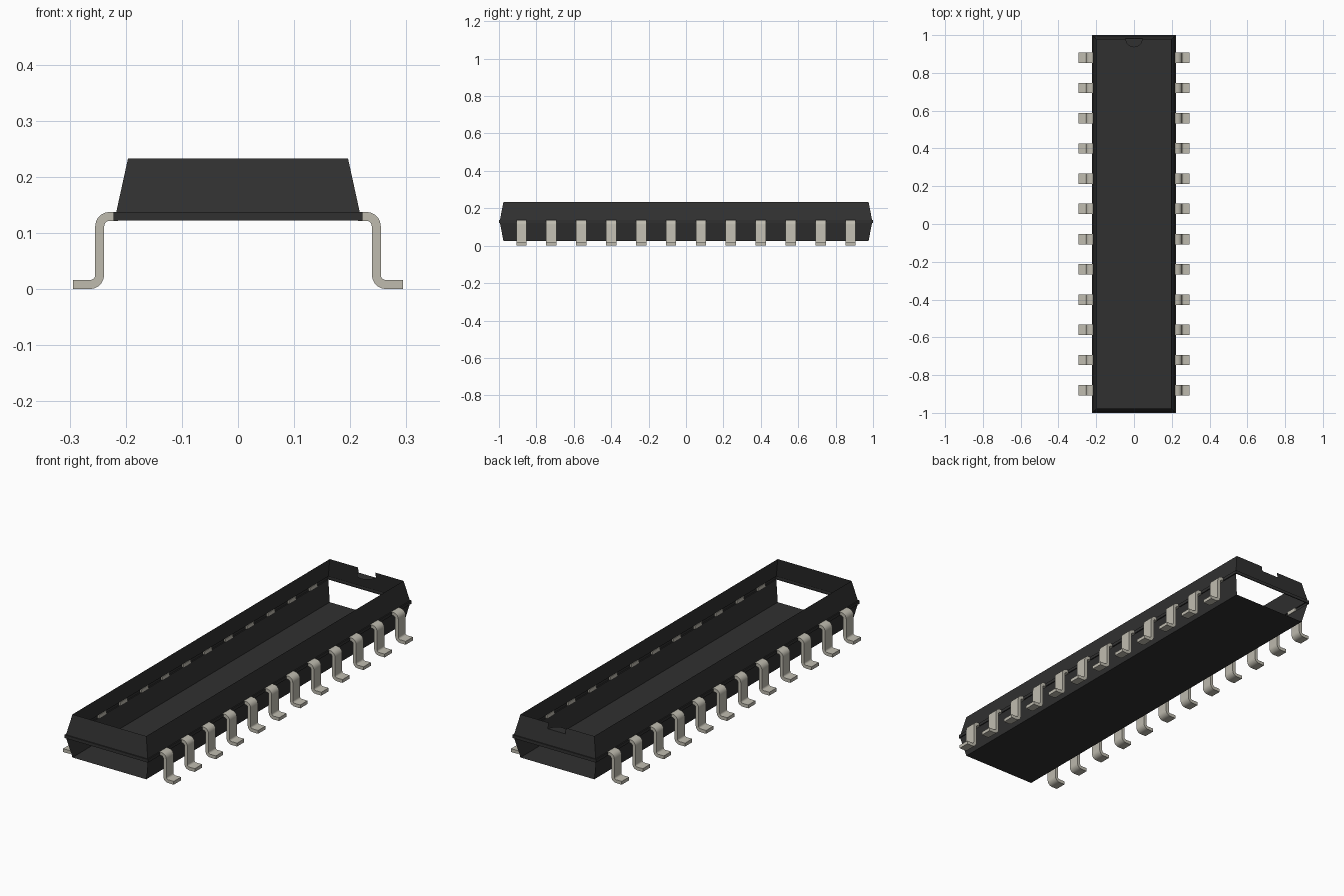
import bpy, bmesh
from math import sin, cos, pi, radians

cube = bpy.data.objects.get("Cube")
if cube:
    bpy.data.objects.remove(cube, do_unlink=True)


def material(name, color, roughness, metallic=0.0):
    m = bpy.data.materials.new(name)
    m.use_nodes = True
    m.diffuse_color = color
    node = m.node_tree.nodes["Principled BSDF"]
    node.inputs["Base Color"].default_value = color
    node.inputs["Roughness"].default_value = roughness
    node.inputs["Metallic"].default_value = metallic
    return m


def finish(bm, name, mat):
    mesh = bpy.data.meshes.new(name)
    bm.to_mesh(mesh)
    bm.free()
    mesh.materials.append(mat)
    return mesh


def place(name, mesh):
    obj = bpy.data.objects.new(name, mesh)
    bpy.context.collection.objects.link(obj)
    return obj


black = material("black_plastic", (0.03, 0.03, 0.03, 1), 0.6)
metal = material("pale_metal", (0.52, 0.50, 0.43, 1), 0.5)

# Thin casing: half width, half length and height of each ring, bottom to top
TOP = 0.233
RINGS = [(0.196, 0.976, 0.026), (0.217, 0.995, 0.122), (0.222, 1.0, 0.122),
         (0.222, 1.0, 0.137), (0.217, 0.995, 0.137), (0.196, 0.976, TOP)]
NOTCH_R, NOTCH_Z = 0.046, 0.206
bm = bmesh.new()
rings = [[bm.verts.new((sx * hx, sy * hy, z))
          for sx, sy in ((-1, -1), (1, -1), (1, 1), (-1, 1))]
         for hx, hy, z in RINGS]
bm.faces.new(rings[0][::-1])

# Notch outline in the upper back wall
_, y_low, z_low = RINGS[4]
y_top = RINGS[5][1]
y_notch = y_low + (y_top - y_low) * (NOTCH_Z - z_low) / (TOP - z_low)
notch = [bm.verts.new(p) for p in (
    (-NOTCH_R, y_top, TOP), (-NOTCH_R, y_notch, NOTCH_Z),
    (NOTCH_R, y_notch, NOTCH_Z), (NOTCH_R, y_top, TOP))]

for level, (low, high) in enumerate(zip(rings, rings[1:])):
    for side in range(4):
        nxt = (side + 1) % 4
        if level == 0 and side in (0, 2):
            continue  # open lower ends
        face = [low[side], low[nxt], high[nxt]]
        if level == 4 and side == 2:
            face += notch
        bm.faces.new(face + [high[side]])

# Half-round ledge of the notch
STEPS = 12
arc = [bm.verts.new((-NOTCH_R * cos(pi * i / STEPS),
                     y_notch - NOTCH_R * sin(pi * i / STEPS), NOTCH_Z))
       for i in range(1, STEPS)]
bm.faces.new([notch[1]] + arc + [notch[2]])
place("casing", finish(bm, "casing", black))

# Bent pin: pairs of outer and inner points along the strip
HALF_T, BEND, HALF_W = 0.008, 0.0175, 0.0275
LEG_X, SHOULDER_Z, INNER_X, TOE_X = 0.2465, 0.1295, 0.214, 0.294
SEGMENTS = 5


def bend(cx, cz, start, end, sign):
    pairs = []
    for i in range(SEGMENTS + 1):
        a = radians(start + (end - start) * i / SEGMENTS)
        pairs.append([(cx + r * cos(a), cz + r * sin(a))
                      for r in (BEND + sign * HALF_T, BEND - sign * HALF_T)])
    return pairs


strip = [[(INNER_X, SHOULDER_Z + HALF_T), (INNER_X, SHOULDER_Z - HALF_T)]]
strip += bend(LEG_X - BEND, SHOULDER_Z - BEND, 90, 0, 1)
strip += bend(LEG_X + BEND, HALF_T + BEND, 180, 270, -1)
strip += [[(TOE_X, 2 * HALF_T), (TOE_X, 0)]]

bm = bmesh.new()
sections = [[bm.verts.new((x, y, z)) for (x, z), y in
             ((o, -HALF_W), (o, HALF_W), (i, HALF_W), (i, -HALF_W))]
            for o, i in strip]
bm.faces.new(sections[0])
bm.faces.new(sections[-1][::-1])
for a, b in zip(sections, sections[1:]):
    for k in range(4):
        n = (k + 1) % 4
        bm.faces.new((a[k], b[k], b[n], a[n]))
bmesh.ops.recalc_face_normals(bm, faces=bm.faces[:])
pin_mesh = finish(bm, "pin", metal)

# Two rows of twelve pins
COUNT, PITCH = 12, 0.16
for side, turn in (("left", 0), ("right", pi)):
    for i in range(COUNT):
        pin = place(f"{side}_pin_{i + 1}", pin_mesh)
        pin.location.y = (i - (COUNT - 1) / 2) * PITCH
        pin.rotation_euler.z = turn

# Smooth the bends, keep the strip edges sharp
bpy.ops.object.select_all(action="DESELECT")
first = bpy.data.objects["left_pin_1"]
first.select_set(True)
bpy.context.view_layer.objects.active = first
bpy.ops.object.shade_smooth_by_angle(angle=radians(30))
